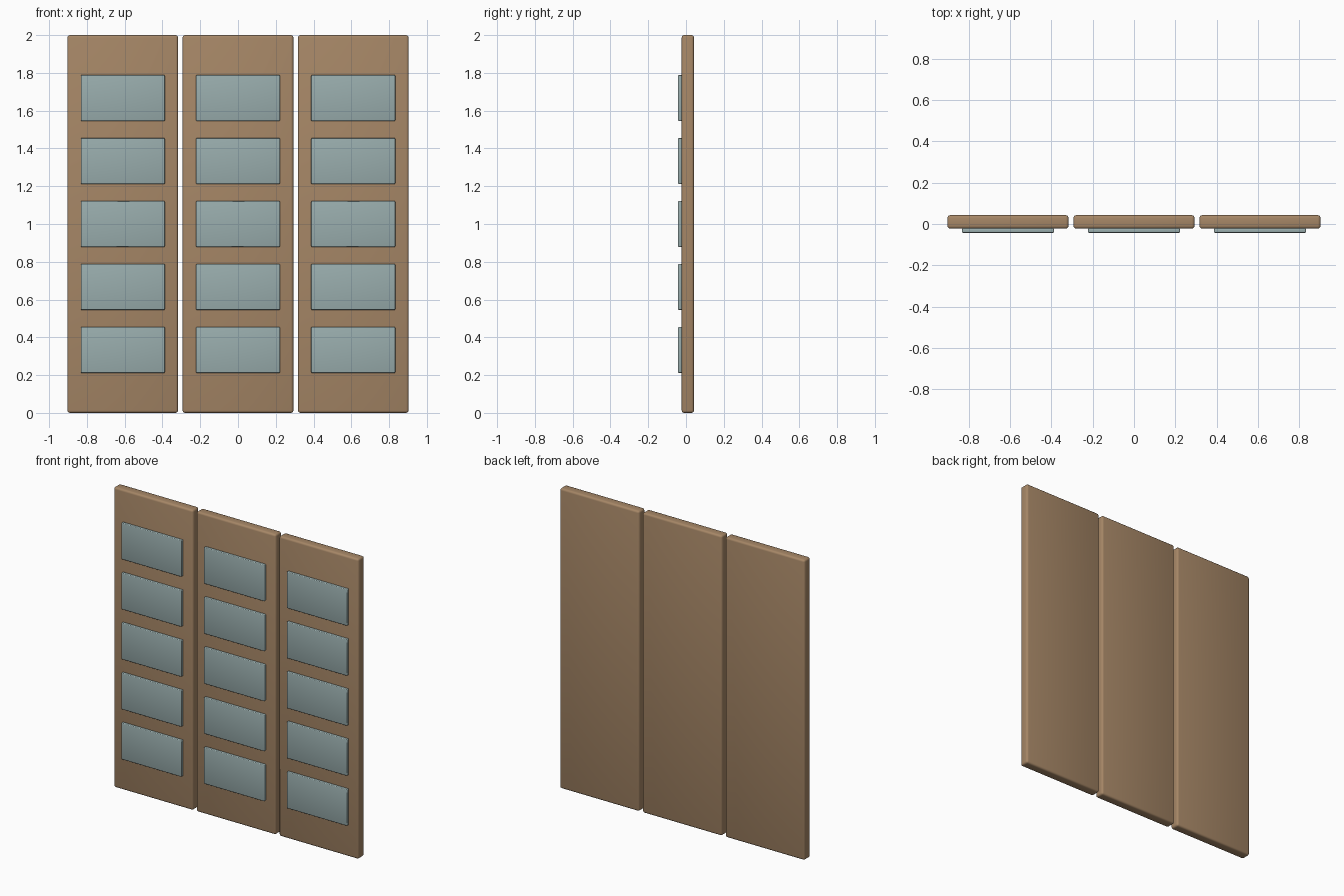
import bpy

cube = bpy.data.objects.get("Cube")
if cube:
    bpy.data.objects.remove(cube, do_unlink=True)


def make_material(name, rgb):
    mat = bpy.data.materials.new(name)
    mat.use_nodes = True
    colour = (*rgb, 1.0)
    mat.diffuse_color = colour
    mat.node_tree.nodes["Principled BSDF"].inputs["Base Color"].default_value = colour
    return mat


def rounded_box(name, centre, size, bevel, mat):
    """Box with softly rounded edges."""
    bpy.ops.mesh.primitive_cube_add(size=1, location=centre)
    obj = bpy.context.object
    obj.name = name
    obj.scale = size
    bpy.ops.object.transform_apply(location=False, rotation=False, scale=True)
    mod = obj.modifiers.new("rounded_edges", "BEVEL")
    mod.width = bevel
    mod.segments = 3
    bpy.ops.object.modifier_apply(modifier=mod.name)
    bpy.ops.object.shade_smooth_by_angle()
    obj.data.materials.append(mat)
    return obj


wood = make_material("warm_wood", (0.38, 0.24, 0.133))
glass = make_material("frosted_glass", (0.32, 0.42, 0.42))

PANEL_STEP = 0.61
PANE_STEP = 1 / 3

for column, side in enumerate(("right", "middle", "left")):
    x = (column - 1) * PANEL_STEP
    # Door leaf
    rounded_box(f"{side}_door_panel", (x, 0.01, 1), (0.586, 0.065, 2), 0.013, wood)
    # Stack of raised panes on the front of the leaf
    for row in range(5):
        z = 1 + (row - 2) * PANE_STEP
        rounded_box(f"{side}_pane_{row + 1}", (x, -0.032, z),
                    (0.445, 0.021, 0.243), 0.005, glass)
